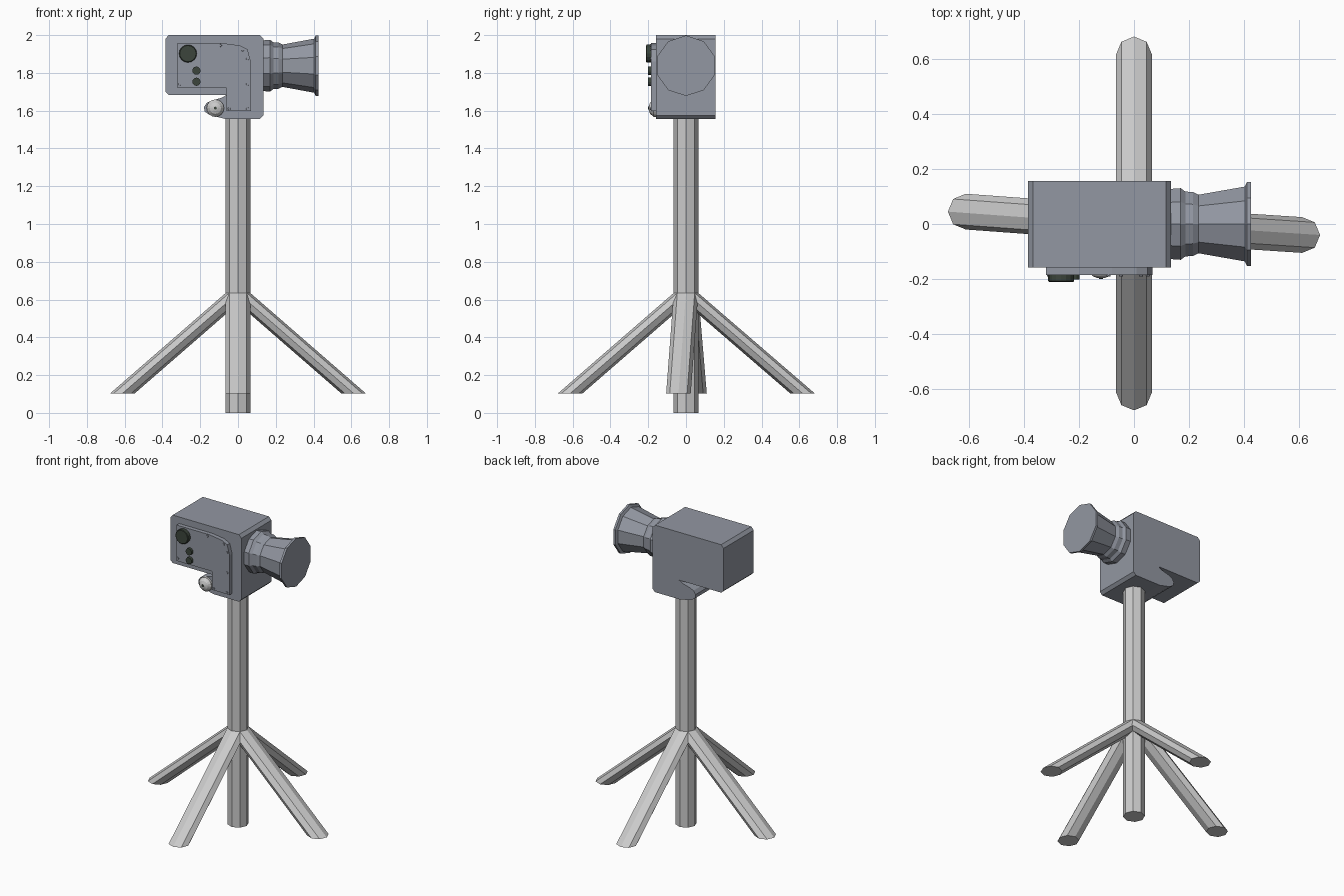
import bpy, bmesh, math
from mathutils import Vector

if "Cube" in bpy.data.objects:
    bpy.data.objects.remove(bpy.data.objects["Cube"])


def material(name, rgb):
    m = bpy.data.materials.new(name)
    m.diffuse_color = (*rgb, 1)
    m.use_nodes = True
    m.node_tree.nodes["Principled BSDF"].inputs["Base Color"].default_value = m.diffuse_color
    return m


CASE = material("case_grey", (0.29, 0.31, 0.36))
DARK = material("dark_knob", (0.045, 0.06, 0.045))


def loft(name, rings, mat=None):
    """Skin a list of equal-sized rings and cap both ends."""
    bm = bmesh.new()
    vs = [[bm.verts.new(p) for p in r] for r in rings]
    n = len(rings[0])
    for a, b in zip(vs, vs[1:]):
        for i in range(n):
            j = (i + 1) % n
            bm.faces.new((a[i], a[j], b[j], b[i]))
    bm.faces.new(vs[0])
    bm.faces.new(vs[-1])
    bmesh.ops.recalc_face_normals(bm, faces=bm.faces)
    me = bpy.data.meshes.new(name)
    bm.to_mesh(me)
    bm.free()
    ob = bpy.data.objects.new(name, me)
    bpy.context.collection.objects.link(ob)
    if mat:
        me.materials.append(mat)
    return ob


def ring(center, r, axis, n, phase=0.0):
    """Regular polygon around a point, perpendicular to the axis."""
    u, v = {"x": ((0, 1, 0), (0, 0, 1)), "y": ((1, 0, 0), (0, 0, 1)),
            "z": ((1, 0, 0), (0, 1, 0))}[axis]
    u, v, c = Vector(u), Vector(v), Vector(center)
    angles = [phase + 2 * math.pi * i / n for i in range(n)]
    return [c + r * (math.cos(a) * u + math.sin(a) * v) for a in angles]


def plate(name, pts, y0, y1, mat):
    return loft(name, [[(x, y, z) for x, z in pts] for y in (y0, y1)], mat)


def knob(name, x, z, profile, n, mat=None):
    """Turned part on the side panel; profile is (y, radius)."""
    return loft(name, [ring((x, y, z), r, "y", n) for y, r in profile], mat)


# Post and four splayed legs
R = 0.065
loft("post", [ring((0, 0, z), R, "z", 8) for z in (0, 1.57)])
for i, (x, y) in enumerate([(0.612, -0.04), (-0.612, 0.045), (0, 0.617), (0, -0.613)]):
    loft(f"leg_{i + 1}", [ring((0, 0, 0.635), R, "z", 8), ring((x, y, 0.103), R, "z", 8)])

# Camera case with the nose of the grip underneath
plate("camera_case", [
    (-0.385, 1.70), (-0.385, 1.98), (-0.367, 2.0), (0.117, 2.0), (0.135, 1.98),
    (0.135, 1.575), (0.117, 1.557), (-0.07, 1.557), (-0.15, 1.577), (-0.177, 1.595),
    (-0.18, 1.62), (-0.165, 1.642), (-0.135, 1.655), (-0.09, 1.667), (-0.06, 1.683),
    (-0.367, 1.683)], -0.158, 0.157, CASE)

# Raised side panel
plate("side_panel", [
    (-0.32, 1.72), (-0.32, 1.957), (-0.08, 1.957), (0.01, 1.945), (0.05, 1.925),
    (0.068, 1.86), (0.068, 1.598), (-0.06, 1.598), (-0.06, 1.72)], -0.185, -0.15, CASE)

# Ten-sided lens with flared hood
lens = [(0.13, 0.134), (0.17, 0.137), (0.187, 0.124), (0.215, 0.122), (0.235, 0.112),
        (0.403, 0.143), (0.411, 0.16), (0.425, 0.16)]
loft("lens", [ring((x, 0, 1.838), r, "x", 10, math.pi / 2) for x, r in lens], CASE)

# Dials
knob("large_dial", -0.265, 1.902, [(-0.18, 0.047), (-0.208, 0.047), (-0.211, 0.043)], 16, DARK)
for i, z in enumerate((1.812, 1.753)):
    knob(f"small_dial_{i + 1}", -0.22, z, [(-0.18, 0.022), (-0.202, 0.022)], 12, DARK)

# Turning knob on the grip nose
knob("grip_knob", -0.12, 1.613, [(-0.15, 0.046), (-0.172, 0.046), (-0.18, 0.038),
                                 (-0.19, 0.03), (-0.197, 0.012)], 16)
knob("grip_knob_pin", -0.12, 1.613, [(-0.19, 0.008), (-0.2, 0.008)], 8, DARK)

# Panel screws
for i, (x, z) in enumerate([(-0.31, 1.74), (-0.093, 1.945), (0.025, 1.922), (0.05, 1.875),
                            (0.05, 1.74), (0.05, 1.61), (-0.047, 1.61)]):
    knob(f"screw_{i + 1}", x, z, [(-0.18, 0.008), (-0.191, 0.007)], 8, CASE)
